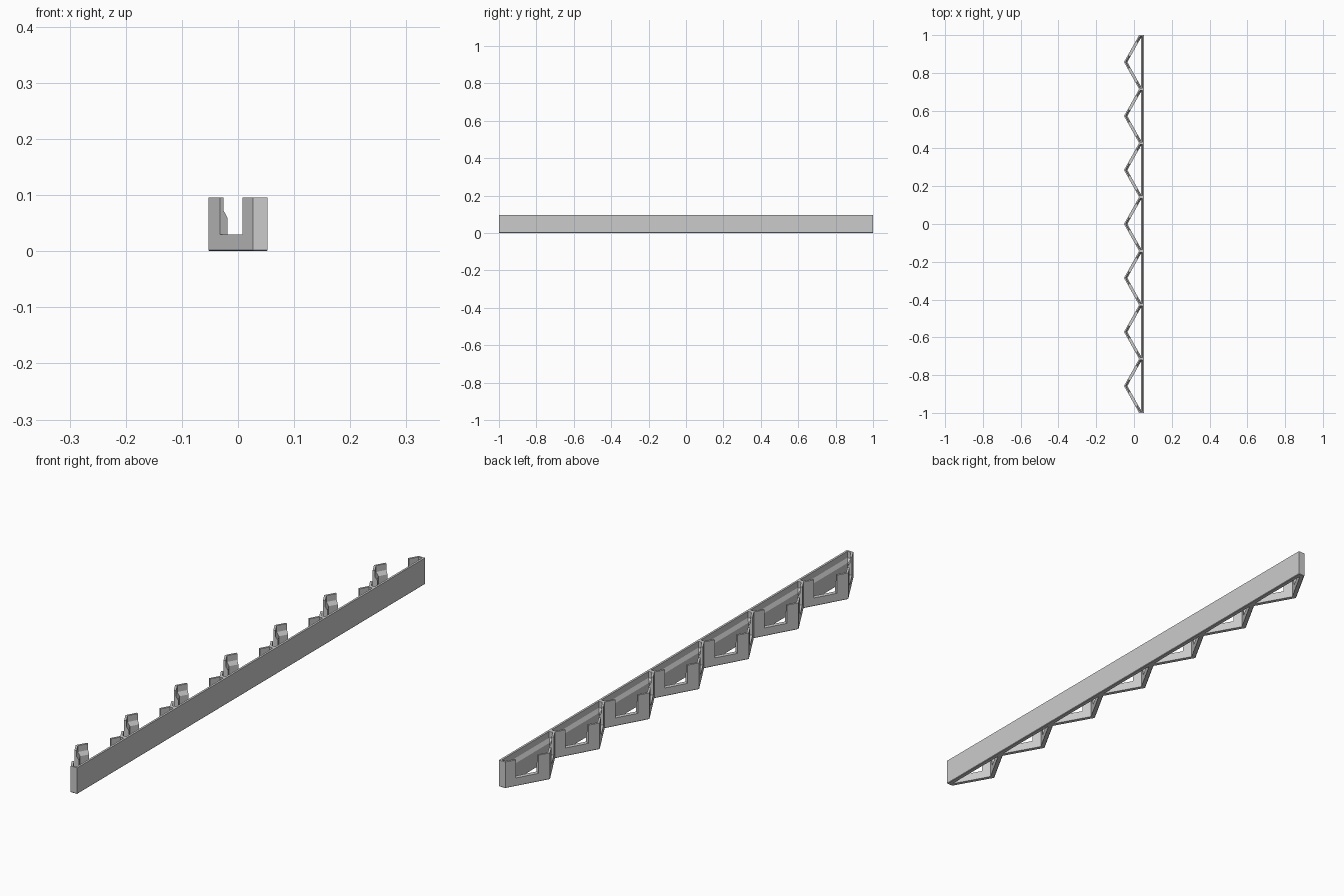
import bpy, bmesh, math
from mathutils import Vector

if "Cube" in bpy.data.objects:
    bpy.data.objects.remove(bpy.data.objects["Cube"])

H, X0, X1, VX = 0.096, -0.053, 0.053, 0.027   # height, tooth tip, plate face, valley
N = 7
HALF = 1 / N                                  # half a tooth along y
SLOPE = HALF / (VX - X0)
NX = HALF / math.hypot(HALF, VX - X0)         # x part of the wall normal
centres = [-1 + HALF * (2 * i + 1) for i in range(N)]


def loft(bm, rings):
    """Closed solid through counter-clockwise rings, bottom to top."""
    vs = [[bm.verts.new(p) for p in r] for r in rings]
    bm.faces.new(vs[0][::-1])
    bm.faces.new(vs[-1])
    n = len(vs[0])
    for a, b in zip(vs, vs[1:]):
        for i in range(n):
            j = (i + 1) % n
            bm.faces.new((a[i], a[j], b[j], b[i]))


def make(name, bm):
    bm.normal_update()
    me = bpy.data.meshes.new(name)
    bm.to_mesh(me)
    bm.free()
    ob = bpy.data.objects.new(name, me)
    bpy.context.collection.objects.link(ob)
    return ob


def cut(target, cutter):
    mod = target.modifiers.new("cut", 'BOOLEAN')
    mod.operation, mod.solver, mod.object = 'DIFFERENCE', 'EXACT', cutter
    bpy.context.view_layer.objects.active = target
    bpy.ops.object.modifier_apply(modifier=mod.name)
    bpy.data.objects.remove(cutter)


# Solid zigzag strip with a flat back and a slightly chamfered foot
def outline(d, z):
    pts = [(X1 - d, -1 + d, z), (X1 - d, 1 - d, z), (VX + d, 1 - d, z)]
    for i, c in enumerate(reversed(centres)):
        end = -1 + d if i == N - 1 else c - HALF
        pts += [(X0 + d, c, z), (VX + d, end, z)]
    return pts


bm = bmesh.new()
loft(bm, [outline(0.002, 0), outline(0, 0.002), outline(0, H)])
rack = make("toothed_rack", bm)


# Open pockets with clipped corners: thick below, sloped ledge, thin above
def pocket(c, t, z, lim):
    tip, back = X0 + t / NX, X1 - t
    xc = tip + lim / SLOPE
    return [(tip, c, z), (xc, c - lim, z), (back, c - lim, z),
            (back, c + lim, z), (xc, c + lim, z)]


levels = ((0.0155, -0.02, 0.126), (0.0155, 0.06, 0.126),
          (0.0075, 0.073, 0.136), (0.0075, H + 0.02, 0.136))
for c in centres:
    bm = bmesh.new()
    loft(bm, [pocket(c, *lv) for lv in levels])
    cut(rack, make("pocket_cutter", bm))

# Notches cut square through both walls of every tooth, open at the top
for c in centres:
    for s in (-1, 1):
        inward = Vector((NX, -s * NX / SLOPE, 0))
        a, b = [Vector((x, c + s * (x - X0) * SLOPE, 0)) for x in (-0.0325, 0.008)]
        base = [a - inward * 0.01, b - inward * 0.01,
                b + inward * 0.018, a + inward * 0.018]
        if s > 0:
            base.reverse()
        bm = bmesh.new()
        loft(bm, [[(p.x, p.y, z) for p in base] for z in (0.03, H + 0.02)])
        cut(rack, make("notch_cutter", bm))

# Single plain grey
grey = bpy.data.materials.new("grey")
grey.diffuse_color = (0.6, 0.6, 0.6, 1)
grey.use_nodes = True
grey.node_tree.nodes["Principled BSDF"].inputs["Base Color"].default_value = grey.diffuse_color
rack.data.materials.clear()
rack.data.materials.append(grey)
for p in rack.data.polygons:
    p.material_index = 0
    p.use_smooth = False
